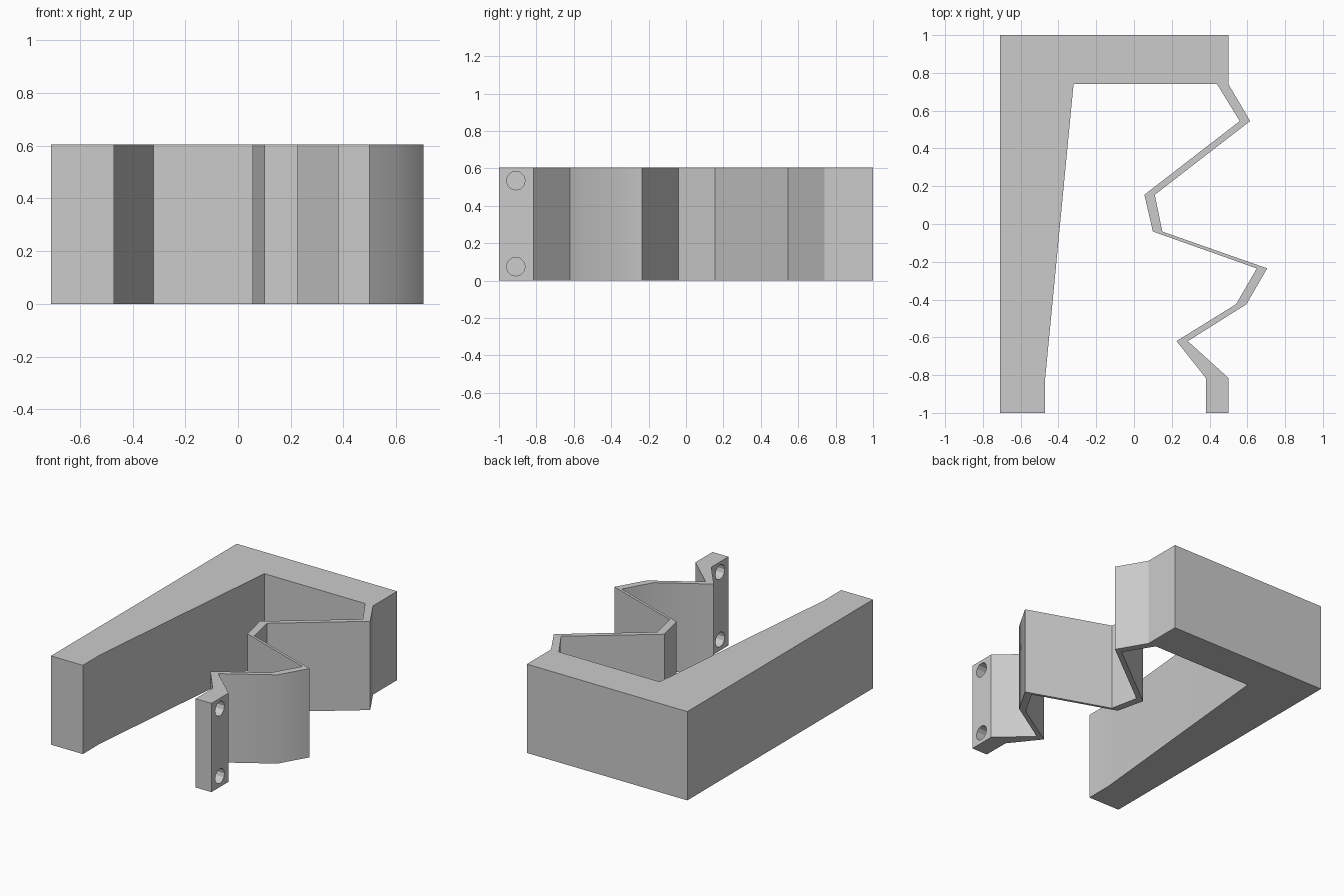
import bpy, bmesh, math

cube = bpy.data.objects.get("Cube")
if cube:
    bpy.data.objects.remove(cube, do_unlink=True)

HEIGHT = 0.605

# One plain grey material
grey = bpy.data.materials.new("light grey")
grey.use_nodes = True
grey.diffuse_color = (0.6, 0.6, 0.6, 1)
grey.node_tree.nodes["Principled BSDF"].inputs["Base Color"].default_value = (0.6, 0.6, 0.6, 1)

# Plan outline: folded spring strip (outer side, then inner side), then the rigid arm
strip_outer = [(0.5, 1), (0.5, 0.74), (0.615, 0.545), (0.11, 0.155), (0.15, -0.04),
               (0.705, -0.235), (0.595, -0.425), (0.285, -0.62), (0.5, -0.815), (0.5, -1)]
strip_inner = [(0.38, -1), (0.38, -0.815), (0.225, -0.62), (0.54, -0.425), (0.65, -0.235),
               (0.10, -0.04), (0.055, 0.155), (0.56, 0.545), (0.44, 0.74)]
rigid_arm = [(-0.32, 0.74), (-0.47, -0.815), (-0.47, -1), (-0.71, -1), (-0.71, 1)]


def extrude_outline(name, points, height):
    bm = bmesh.new()
    base = bm.faces.new([bm.verts.new((x, y, 0)) for x, y in points])
    top = bmesh.ops.extrude_face_region(bm, geom=[base], use_keep_orig=True)["geom"]
    bmesh.ops.translate(bm, vec=(0, 0, height),
                        verts=[v for v in top if isinstance(v, bmesh.types.BMVert)])
    bmesh.ops.recalc_face_normals(bm, faces=bm.faces[:])
    mesh = bpy.data.meshes.new(name)
    bm.to_mesh(mesh)
    bm.free()
    mesh.materials.append(grey)
    obj = bpy.data.objects.new(name, mesh)
    bpy.context.collection.objects.link(obj)
    return obj


bracket = extrude_outline("folded_spring_bracket", strip_outer + strip_inner + rigid_arm, HEIGHT)

# Two screw holes through the end tab
for z in (0.075, 0.535):
    bpy.ops.mesh.primitive_cylinder_add(vertices=12, radius=0.05, depth=0.3,
                                        location=(0.44, -0.91, z),
                                        rotation=(0, math.pi / 2, 0))
    cutter = bpy.context.object
    cutter.name = "screw_hole_cutter"
    cutter.hide_render = True
    cutter.data.materials.append(grey)
    cut = bracket.modifiers.new("screw_hole", "BOOLEAN")
    cut.operation = "DIFFERENCE"
    cut.solver = "EXACT"
    cut.object = cutter
    bpy.ops.object.select_all(action="DESELECT")
    bracket.select_set(True)
    bpy.context.view_layer.objects.active = bracket
    bpy.ops.object.modifier_apply(modifier=cut.name)
    bpy.data.objects.remove(cutter, do_unlink=True)

# Soften only the shallow bends
bpy.ops.object.shade_smooth_by_angle(angle=math.radians(29.5))
